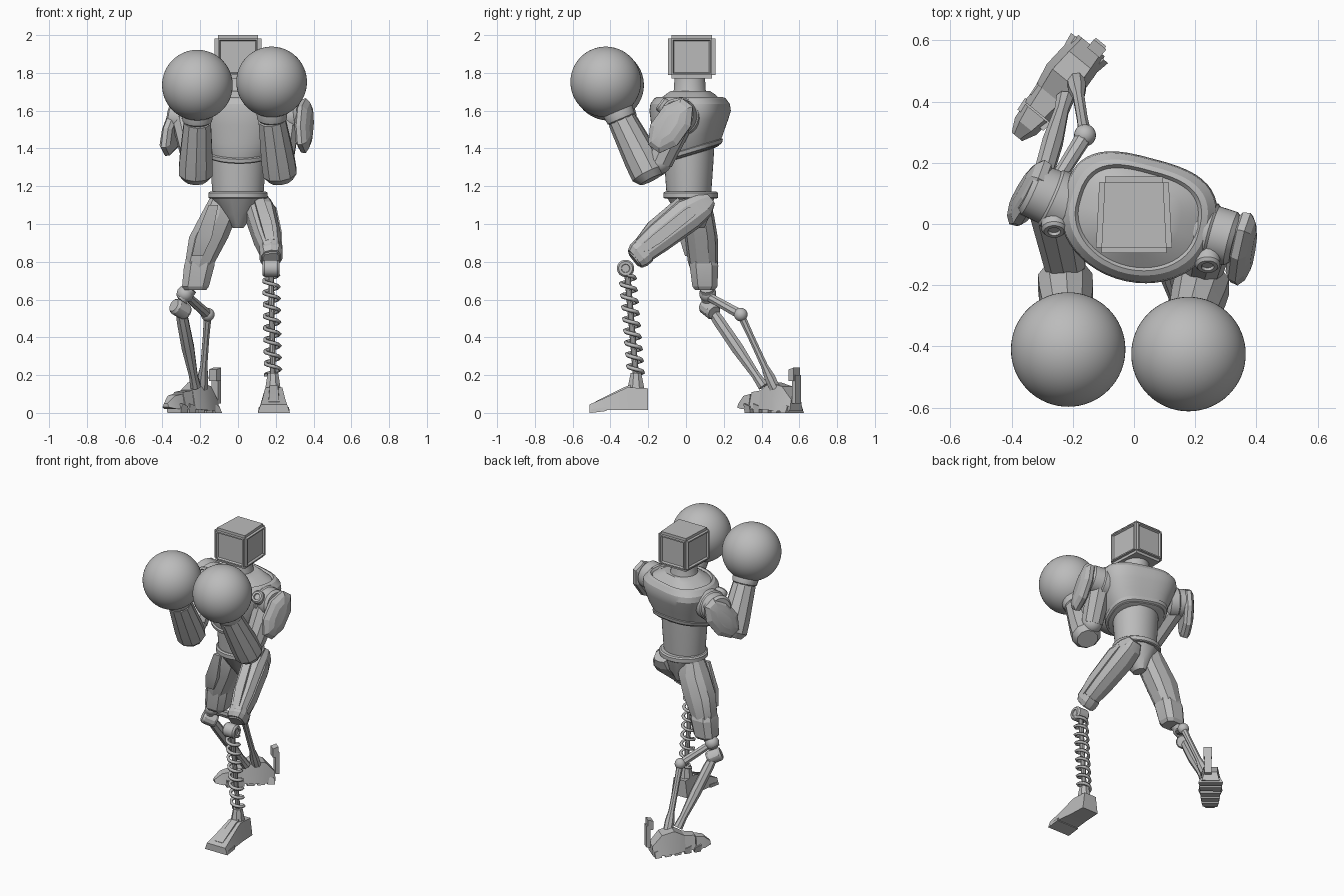
import bpy, bmesh
from math import sin, cos, pi, radians
from mathutils import Vector, Matrix

cube = bpy.data.objects.get("Cube")
if cube:
    bpy.data.objects.remove(cube, do_unlink=True)

grey = bpy.data.materials.new("plain_grey")
grey.use_nodes = True
grey.diffuse_color = (0.5, 0.5, 0.5, 1)
grey.node_tree.nodes["Principled BSDF"].inputs["Base Color"].default_value = (0.5, 0.5, 0.5, 1)


def finish(name, bm, angle=30):
    """Turn a bmesh into a named object with smooth shading below the angle."""
    bmesh.ops.recalc_face_normals(bm, faces=bm.faces)
    mesh = bpy.data.meshes.new(name)
    bm.to_mesh(mesh)
    bm.free()
    mesh.materials.append(grey)
    mesh.shade_smooth()
    mesh.set_sharp_from_angle(angle=radians(angle))
    obj = bpy.data.objects.new(name, mesh)
    bpy.context.collection.objects.link(obj)
    return obj


def skin(bm, loops):
    """Join rings of vertices and cap both ends."""
    n = len(loops[0])
    for a, b in zip(loops, loops[1:]):
        for i in range(n):
            j = (i + 1) % n
            bm.faces.new((a[i], a[j], b[j], b[i]))
    bm.faces.new(loops[0])
    bm.faces.new(loops[-1])


def loft(name, rings, n=32, axis=(0, 0, 1), side=(1, 0, 0), power=2, back=None, angle=30):
    """Rings are (x, y, z, radius along side, radius across, optional tilt)."""
    bm = bmesh.new()
    axis = Vector(axis).normalized()
    side = Vector(side)
    side = (side - axis * side.dot(axis)).normalized()
    up = axis.cross(side)
    loops = []
    for x, y, z, rx, ry, *tilt in rings:
        loop = []
        for i in range(n):
            a = 2 * pi * (i + 0.5) / n
            c, s = cos(a), sin(a)
            e = 2 / (back if back and s > 0 else power)
            u = rx * abs(c) ** e * (1 if c > 0 else -1)
            v = ry * abs(s) ** e * (1 if s > 0 else -1)
            p = Vector((x, y, z)) + side * u + up * v
            if tilt:
                p.z += tilt[0] * (p.y - y)
            loop.append(bm.verts.new(p))
        loops.append(loop)
    skin(bm, loops)
    return finish(name, bm, angle)


def rod(name, start, end, r0, r1=None, n=10, steps=((0, 1), (1, 1))):
    """Tapered round bar; steps are (fraction, radius factor)."""
    a, b = Vector(start), Vector(end)
    r1 = r1 or r0
    rings = [(*a.lerp(b, t), (r0 + (r1 - r0) * t) * f, (r0 + (r1 - r0) * t) * f) for t, f in steps]
    d = b - a
    side = (0, 1, 0) if abs(d.normalized().x) > 0.8 else (1, 0, 0)
    return loft(name, rings, n, d, side)


def ball(name, centre, r, n=24):
    bm = bmesh.new()
    bmesh.ops.create_uvsphere(bm, u_segments=n * 2, v_segments=n, radius=r,
                              matrix=Matrix.Translation(centre))
    return finish(name, bm, 60)


def wedge(name, origin, forward, sections):
    """Box-like run; sections are (distance, half width, bottom, top, top half width)."""
    bm = bmesh.new()
    f = Vector((*forward, 0)).normalized()
    s = Vector((-f.y, f.x, 0))
    loops = []
    for d, w, z0, z1, wt in sections:
        c = Vector((*origin, 0)) + f * d
        corners = ((-w, z0), (w, z0), (wt, z1), (-wt, z1))
        loops.append([bm.verts.new(c + s * u + Vector((0, 0, z))) for u, z in corners])
    skin(bm, loops)
    return finish(name, bm, 20)


# Head: bevelled box with a sunken panel on each side
bm = bmesh.new()
bmesh.ops.create_cube(bm, size=1)
for v in bm.verts:
    taper = 0.9 if v.co.y > 0 else 1
    v.co = Vector((v.co.x * 0.25 * taper, v.co.y * 0.25 + 0.03, v.co.z * 0.23 + 1.885))
bmesh.ops.bevel(bm, geom=bm.edges[:], offset=0.018, segments=2, affect='EDGES')
panels = [f for f in bm.faces if f.calc_area() > 0.02 and abs(f.normal.z) < 0.5]
bmesh.ops.inset_individual(bm, faces=panels, thickness=0.012)
bmesh.ops.inset_individual(bm, faces=panels, thickness=0.008, depth=-0.012)
finish("head", bm, 25)

# Neck and torso
loft("neck", [(0, .02, 1.64, .11, .11), (0, .02, 1.71, .085, .085), (0, .02, 1.79, .08, .08)])
yaw = (cos(radians(15)), -sin(radians(15)), 0)
loft("chest", [(0, .01, 1.36, .145, .135, .3), (0, .01, 1.365, .17, .155, .3),
               (0, .01, 1.395, .185, .165, .3), (.01, .01, 1.46, .215, .18, .2),
               (.01, .015, 1.54, .24, .195, .1), (.01, .015, 1.6, .255, .205, 0),
               (.01, .015, 1.635, .25, .2, 0), (.01, .015, 1.665, .225, .18, 0),
               (.01, .015, 1.672, .205, .165, 0), (.01, .015, 1.66, .195, .155, 0),
               (.01, .02, 1.69, .14, .12, 0), (.01, .02, 1.705, .1, .1, 0)],
     48, side=yaw, back=3, angle=25)
loft("chest_lower_rim", [(0, .01, 1.37, .178, .162, .3), (0, .01, 1.375, .187, .17, .3),
                         (0, .01, 1.395, .193, .174, .3), (0, .01, 1.4, .185, .165, .3)],
     48, side=yaw, back=3)
loft("abdomen", [(0, .015, 1.15, .135, .118), (0, .015, 1.22, .14, .123),
                 (0, .015, 1.32, .147, .13), (0, .015, 1.4, .15, .135)], 40)
loft("belt", [(0, .025, 1.135, .15, .138), (0, .025, 1.14, .157, .145),
              (0, .025, 1.165, .157, .145), (0, .025, 1.172, .148, .135)], 40)
loft("pelvis", [(0, .05, .98, .03, .05), (0, .04, 1.05, .085, .09), (0, .025, 1.14, .145, .13)], 12)

# Arms, one per side with its own pose
arms = {
    "left": dict(glove=(.178, -.425, 1.752), wrist=(.18, -.34, 1.55), elbow=(.225, -.19, 1.25),
                 shoulder=(.25, -.03, 1.57), plate=(.35, -.08, 1.52), out=(.96, -.26, .1)),
    "right": dict(glove=(-.215, -.41, 1.735), wrist=(-.215, -.33, 1.54), elbow=(-.225, -.18, 1.25),
                  shoulder=(-.27, .085, 1.56), plate=(-.34, .1, 1.505), out=(-.91, .41, .1)),
}
for label, arm in arms.items():
    glove, wrist, elbow, shoulder, plate, out = (Vector(arm[k]) for k in
        ("glove", "wrist", "elbow", "shoulder", "plate", "out"))
    out.normalize()
    ball(label + "_glove", glove, 0.187, 32)
    rod(label + "_forearm", elbow, wrist, .1, .075, 10,
        ((-.05, .65), (.06, .95), (.3, 1), (1, 1)))
    rod(label + "_wrist_cuff", wrist, wrist.lerp(glove, .4), .078, .088, 16,
        ((0, .9), (.1, 1), (.8, 1), (1, .9)))
    joint = elbow + Vector((0, .05, .08))
    ball(label + "_elbow", joint, .065, 12)
    rod(label + "_upper_arm", shoulder, joint, .085, .07, 10)
    rod(label + "_shoulder", shoulder - out * .07, shoulder + out * .085, .1, .1, 24,
        ((0, .8), (.1, 1), (.45, 1), (.5, .93), (.9, .9), (1, .75)))
    pin = shoulder + Vector((out.x * -.01, -.07, .04))
    rod(label + "_shoulder_pin", pin, pin + Vector((0, -.04, .03)), .042, .042, 16,
        ((0, 1), (.8, 1), (1, .8), (1, .5), (.8, .45)))
    # Leaf-shaped guard outside the upper arm
    loft(label + "_arm_guard", [(*(plate + out * d), a, b) for d, a, b in
         ((-.03, .13, .075), (-.015, .16, .095), (.01, .165, .1), (.03, .14, .07), (.042, .09, .035))],
         8, out, (0, .6, .8), angle=15)

# Left leg: angular thigh bent forward
down = (.07, -.385, -.31)
loft("left_thigh", [(.1, .13, 1.13, .045, .035), (.105, .09, 1.1, .07, .07), (.12, .01, 1.05, .08, .092),
                    (.155, -.15, .925, .072, .082), (.175, -.24, .85, .055, .068),
                    (.175, -.275, .81, .045, .045)], 10, down, power=3, angle=20)
loft("left_thigh_panel", [(.175, .07, 1.095, .01, .015), (.19, .02, 1.06, .018, .035),
                          (.222, -.15, .925, .014, .035), (.226, -.23, .865, .01, .025)],
     4, down, power=4, angle=15)
loft("left_thigh_front_panel", [(.11, -.04, 1.13, .03, .012), (.15, -.19, 1.0, .035, .015),
                                (.17, -.26, .91, .028, .012)], 4, down, power=4, angle=15)
loft("left_knee_cuff", [(.172, -.22, .86, .062, .072), (.175, -.25, .835, .062, .072),
                        (.175, -.27, .815, .052, .06)], 10, down, power=3, angle=20)

# Left knee pivot and spring shin
rod("left_knee", (.13, -.32, .765), (.22, -.32, .765), .046, .046, 20,
    ((0, .5), (0, .8), (.12, 1), (.88, 1), (1, .8), (1, .5), (.92, .45)))
top, bottom = Vector((.175, -.31, .73)), Vector((.185, -.265, .2))
rod("spring_core", top, bottom, .016, .016, 10)
curve = bpy.data.curves.new("spring_path", 'CURVE')
curve.dimensions = '3D'
curve.bevel_depth = 0.011
curve.bevel_resolution = 0
turns, steps = 8.5, 24
line = curve.splines.new('POLY')
total = int(turns * steps)
line.points.add(total)
for i, point in enumerate(line.points):
    a = 2 * pi * i / steps
    p = top.lerp(bottom, i / total) + Vector((cos(a), sin(a), 0)) * 0.039
    point.co = (*p, 1)
curve.materials.append(grey)
bpy.context.collection.objects.link(bpy.data.objects.new("left_shin_spring", curve))

# Left foot
loft("left_ankle", [(.185, -.265, .12, .045, .05), (.185, -.265, .19, .034, .035),
                    (.185, -.265, .21, .03, .03)], 8, angle=15)
wedge("left_foot", (.19, -.2), (0, -1), [(0, .06, .015, .13, .045), (.11, .065, .015, .135, .045),
      (.24, .08, .015, .075, .06), (.31, .085, 0, .045, .07)])
wedge("left_foot_ridge", (.19, -.29), (0, -1), [(0, .03, .1, .15, .022), (.04, .03, .1, .135, .022),
      (.19, .035, .03, .06, .028)])
wedge("left_toe_sole", (.19, -.42), (0, -1), [(0, .083, .01, .03, .08), (.08, .083, 0, .02, .08)])

# Right leg: thigh, cuff and knee
loft("right_thigh", [(-.09, .05, 1.14, .06, .07), (-.1, .06, 1.05, .1, .088), (-.155, .08, .93, .108, .088),
                     (-.2, .09, .8, .082, .08), (-.21, .095, .75, .07, .068)], 10, power=2.5, angle=20)
loft("right_thigh_panel", [(-.13, -.035, 1.1, .03, .012), (-.18, -.02, .93, .05, .02),
                           (-.215, .005, .83, .035, .012)], 4, power=4, angle=15)
loft("right_knee_cuff", [(-.225, .1, .65, .06, .055), (-.225, .1, .67, .075, .07),
                         (-.205, .095, .78, .085, .08), (-.2, .09, .81, .078, .074)],
     8, power=3, angle=20)
rod("right_knee", (-.25, .11, .66), (-.3, .115, .6), .038, .035, 12)
ball("right_knee_ball", (-.28, .115, .63), .045, 12)
rod("right_knee_pivot", (-.34, .1, .57), (-.27, .15, .53), .045, .045, 12,
    ((0, .8), (.15, 1), (.85, 1), (1, .8)))

# Right shin: two linked struts
rod("front_strut", (-.305, .13, .55), (-.225, .41, .14), .034, .03, 8,
    ((0, .8), (.15, 1), (.5, 1.1), (.85, .8), (1, 1)))
rod("knee_link", (-.26, .13, .61), (-.16, .29, .52), .024, .028, 8)
ball("rear_strut_joint", (-.16, .29, .52), .036, 10)
rod("rear_strut", (-.16, .29, .52), (-.19, .47, .13), .022, .026, 8,
    ((0, 1), (.3, .8), (.7, .8), (.85, 1.2), (1, 1.2)))

# Right foot: blocky segments turned outward, with ribs and a heel tab
heel, aim = (-.145, .575), (-.63, -.77)
wedge("right_heel", heel, aim, [(-.01, .055, .01, .07, .04), (.05, .07, .01, .14, .045),
                                (.13, .075, .015, .16, .05), (.2, .06, .02, .12, .04)])
wedge("right_toe_base", heel, aim, [(.19, .055, .02, .12, .04), (.27, .055, .02, .11, .03)])
wedge("right_toe_tip", heel, aim, [(.275, .05, .02, .1, .035), (.33, .045, .02, .09, .025),
                                   (.375, .022, .03, .05, .012)])
for i in range(5):
    wedge(f"right_sole_rib_{i + 1}", heel, aim,
          [(i * .065, .078 - i * .006, 0, .035, .06), (i * .065 + .045, .07 - i * .006, 0, .05, .055)])
wedge("right_heel_tab", (-.115, .585), aim, [(-.012, .022, .05, .2, .022), (.012, .022, .05, .2, .022)])
wedge("right_heel_tab_tip", (-.12, .575), aim, [(-.015, .026, .17, .24, .026), (.02, .026, .17, .23, .026)])
